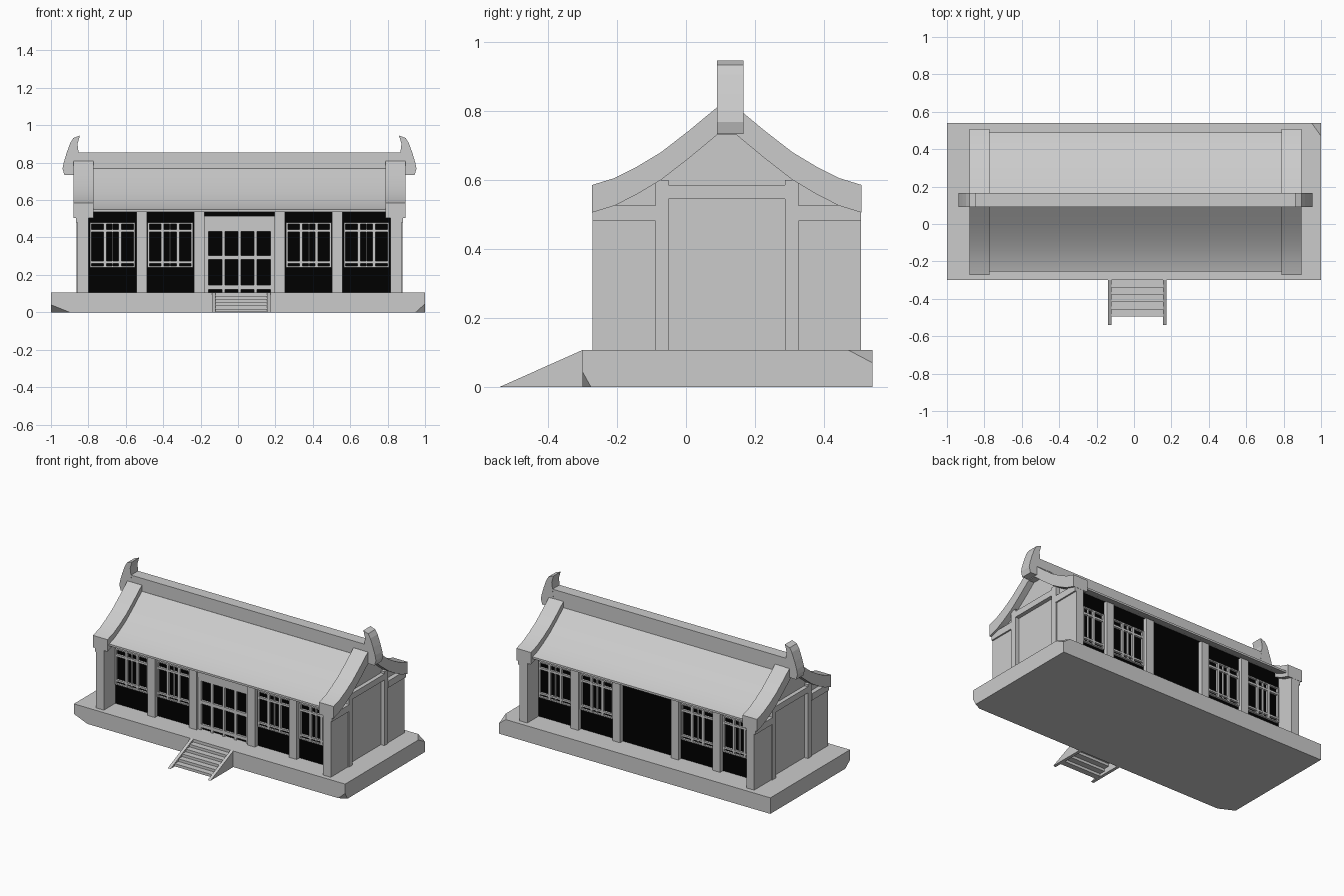
import bpy, bmesh
from mathutils import Vector

cube = bpy.data.objects.get("Cube")
if cube:
    bpy.data.objects.remove(cube, do_unlink=True)

CX, CY, FLOOR = 0.008, 0.118, 0.107   # building centre and terrace height


def material(name, value, rough=0.8):
    m = bpy.data.materials.new(name)
    m.use_nodes = True
    color = (value, value, value, 1)
    m.diffuse_color = color
    node = m.node_tree.nodes["Principled BSDF"]
    node.inputs["Base Color"].default_value = color
    node.inputs["Roughness"].default_value = rough
    return m


STONE = material("stone grey", 0.6)
BLACK = material("shadow black", 0.0)


def finish(name, bm, mat, smooth=False):
    bmesh.ops.recalc_face_normals(bm, faces=bm.faces)
    me = bpy.data.meshes.new(name)
    bm.to_mesh(me)
    bm.free()
    me.materials.append(mat)
    ob = bpy.data.objects.new(name, me)
    bpy.context.collection.objects.link(ob)
    if smooth:
        bpy.ops.object.select_all(action='DESELECT')
        ob.select_set(True)
        bpy.context.view_layer.objects.active = ob
        bpy.ops.object.shade_smooth_by_angle(angle=0.5)
    return ob


def box(bm, x0, x1, y0, y1, z0, z1):
    vs = bmesh.ops.create_cube(bm, size=1)["verts"]
    for v in vs:
        v.co = ((x0, x1)[v.co.x > 0], (y0, y1)[v.co.y > 0], (z0, z1)[v.co.z > 0])


def prism(bm, pts, axis, a, b):
    """Extrude a 2D outline along x (outline in y, z) or y (outline in x, z)."""
    def place(p, d):
        return (d, p[0], p[1]) if axis == "x" else (p[0], d, p[1])
    face = bm.faces.new([bm.verts.new(place(p, a)) for p in pts])
    moved = bmesh.ops.extrude_face_region(bm, geom=[face])["geom"]
    step = Vector(place((0, 0), b - a))
    for v in moved:
        if isinstance(v, bmesh.types.BMVert):
            v.co += step


def boxes(name, mat, items):
    bm = bmesh.new()
    for b in items:
        box(bm, *b)
    return finish(name, bm, mat)


def chip(bm, corner, dx, dy, dz):
    """Slice off a corner at the given distances along its three edges."""
    c = Vector(corner)
    p, q, r = c + Vector((dx, 0, 0)), c + Vector((0, dy, 0)), c + Vector((0, 0, dz))
    no = (q - p).cross(r - p)
    if no.dot(c - p) < 0:
        no = -no
    geom = bm.verts[:] + bm.edges[:] + bm.faces[:]
    bmesh.ops.bisect_plane(bm, geom=geom, plane_co=p, plane_no=no, clear_outer=True)
    bmesh.ops.holes_fill(bm, edges=[e for e in bm.edges if e.is_boundary])


def sides(s, a, b):
    """Span along x on side s of the building centre."""
    return tuple(sorted((CX + s * a, CX + s * b)))


def ends(t, a, b):
    """Span along y on side t of the building centre (distances from CY)."""
    return tuple(sorted((CY + t * a, CY + t * b)))


# Terrace slab with broken corners
bm = bmesh.new()
box(bm, -1, 1, -0.3, 0.54, 0, FLOOR)
chip(bm, (-1, -0.3, 0), 0.1, 0.05, 0.04)
chip(bm, (1, -0.3, 0), -0.05, 0.025, 0.045)
chip(bm, (1, 0.54, FLOOR), -0.05, -0.07, -0.037)
finish("terrace", bm, STONE)

# Open stairs with sloping stringers
STEPS, RUN, RISE = 5, 0.039, 0.0174
boxes("stair_treads", STONE, [
    (-0.125, 0.16, -0.3 - RUN * (i + 1), -0.3 - RUN * i,
     max(0, 0.07 - RISE * i), 0.088 - RISE * i) for i in range(STEPS)])
bm = bmesh.new()
for x in (-0.14, 0.155):
    prism(bm, [(-0.54, 0), (-0.3, 0), (-0.3, FLOOR)], "x", x, x + 0.02)
finish("stair_stringers", bm, STONE)

# Roof half-profile: distance from the ridge line, height
SLOPE = [(0.39, 0.585), (0.325, 0.605), (0.26, 0.638), (0.19, 0.68),
         (0.11, 0.742), (0.028, 0.81)]


def roof_outline(drop, thick, inset=0):
    (d0, z0), *rest = SLOPE
    half = [(d, z - drop) for d, z in [(d0 - inset, z0 + 0.3 * inset)] + rest]
    top = [(CY - d, z) for d, z in half] + [(CY + d, z) for d, z in reversed(half)]
    return top + [(y, z - thick) for y, z in reversed(top)]


bm = bmesh.new()
prism(bm, roof_outline(0.041, 0.013, 0.018), "x", CX - 0.79, CX + 0.79)
finish("roof_slopes", bm, STONE, True)

bm = bmesh.new()
for s in (-1, 1):
    prism(bm, roof_outline(0, 0.08), "x", *sides(s, 0.78, 0.887))
finish("gable_trims", bm, STONE, True)

# Ridge beam with upturned horns
bm = bmesh.new()
box(bm, CX - 0.88, CX + 0.88, CY - 0.027, CY + 0.047, 0.735, 0.855)
finish("ridge", bm, STONE)
HORN = [(0.85, 0.765), (0.885, 0.735), (0.936, 0.733), (0.946, 0.768), (0.94, 0.8),
        (0.925, 0.85), (0.905, 0.905), (0.888, 0.932), (0.853, 0.945), (0.866, 0.9),
        (0.86, 0.852)]
bm = bmesh.new()
for s in (-1, 1):
    prism(bm, [(CX + s * x, z) for x, z in HORN], "y", CY - 0.028, CY + 0.048)
finish("ridge_horns", bm, STONE)

# Gable walls, with corner piers, posts and tie beams
INNER = 0.808
bm = bmesh.new()
for s in (-1, 1):
    prism(bm, [(CY - 0.34, FLOOR), (CY + 0.34, FLOOR), (CY + 0.34, 0.53),
               (CY + 0.19, 0.62), (CY, 0.755), (CY - 0.19, 0.62), (CY - 0.34, 0.53)],
          "x", *sides(s, INNER, 0.845))
finish("gable_walls", bm, STONE)

piers, frames = [], []
for s in (-1, 1):
    for t in (-1, 1):
        piers.append((*sides(s, INNER, 0.865), *ends(t, 0.207, 0.388), FLOOR, 0.482))
        frames.append((*sides(s, INNER, 0.875), *ends(t, 0.207, 0.388), 0.48, 0.525))
        frames.append((*sides(s, 0.83, 0.872), *ends(t, 0.168, 0.207), FLOOR, 0.6))
    frames.append((*sides(s, 0.83, 0.872), *ends(1, -0.168, 0.168), 0.545, 0.585))
boxes("corner_piers", STONE, piers)
boxes("gable_frames", STONE, frames)

# Long walls set back under the eaves, with posts and lattice windows
WALL = 0.268
walls, posts, lattice = [], [], []
for t in (-1, 1):
    walls.append((CX - 0.812, CX + 0.812, *ends(t, WALL - 0.02, WALL), FLOOR, 0.585))
    for s in (-1, 1):
        for a in (0.187, 0.495):
            posts.append((*sides(s, a, a + 0.056), *ends(t, WALL, WALL + 0.03), FLOOR, 0.57))
        for a in (0.25, 0.558):
            y = ends(t, WALL, WALL + 0.014)
            w = 0.242
            for f, half in ((0.02, 0.005), (0.33, 0.008), (0.5, 0.003),
                            (0.67, 0.008), (0.98, 0.005)):
                lattice.append((*sides(s, a + f * w - half, a + f * w + half), *y, 0.24, 0.48))
            for z, half in ((0.244, 0.004), (0.268, 0.006), (0.435, 0.007), (0.476, 0.004)):
                lattice.append((*sides(s, a, a + w), *y, z - half, z + half))
boxes("long_walls", BLACK, walls)
boxes("wall_posts", STONE, posts)
boxes("window_lattice", STONE, lattice)

# Front door lattice and lintel
y = ends(-1, WALL, WALL + 0.014)
door = [(CX - 0.187, CX + 0.187, *ends(-1, WALL, WALL + 0.02), 0.455, 0.515)]
for i in range(5):
    x = CX + (i - 2) * 0.0865
    door.append((x - 0.008, x + 0.008, *y, FLOOR, 0.46))
for z in (0.134, 0.292, 0.444):
    door.append((CX - 0.18, CX + 0.18, *y, z - 0.011, z + 0.011))
for s in (-1, 1):
    door.append((*sides(s, 0.178, 0.188), *y, FLOOR, 0.46))
boxes("door_lattice", STONE, door)
